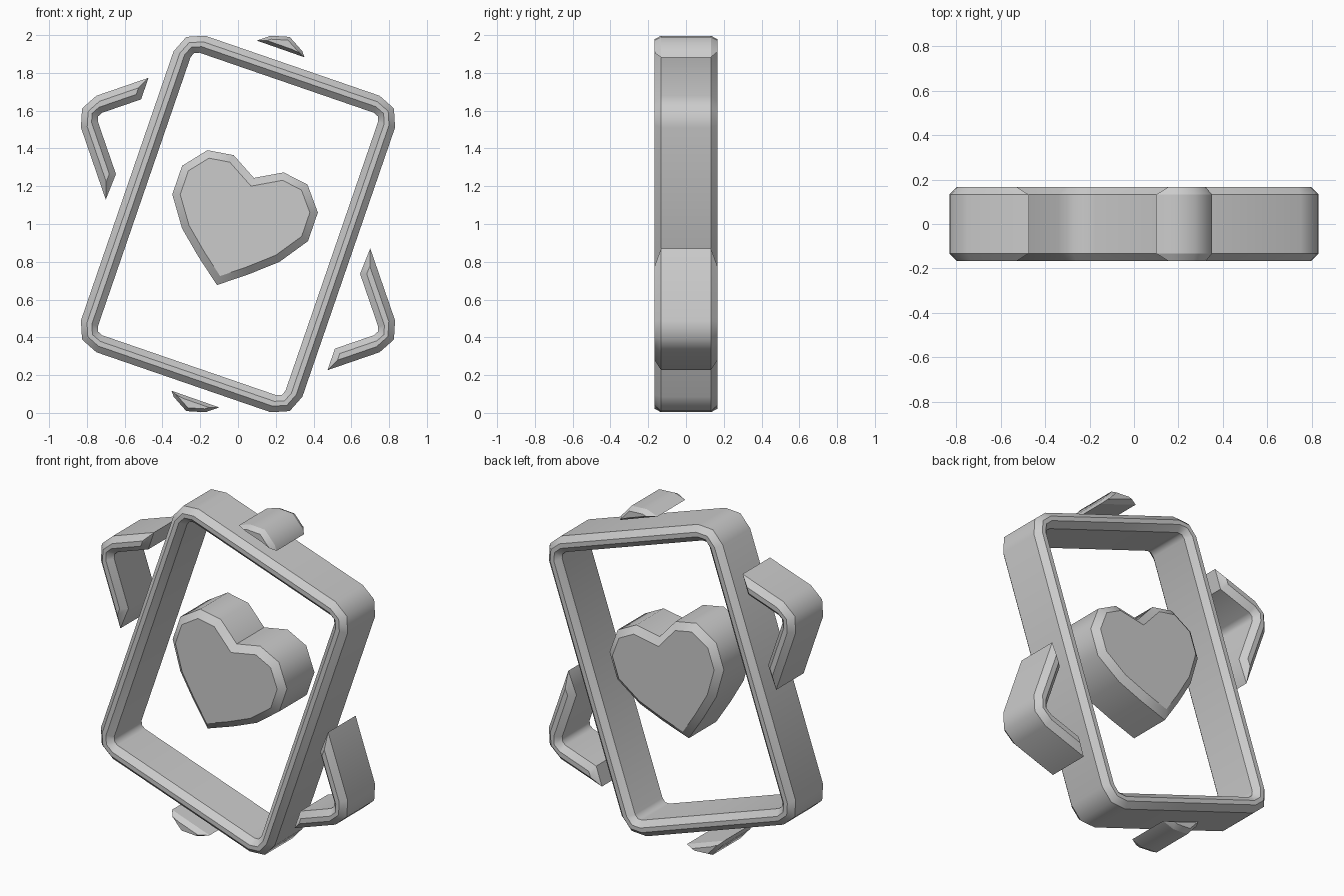
import bpy, bmesh, math
from mathutils import Vector

old = bpy.data.objects.get("Cube")
if old:
    bpy.data.objects.remove(old, do_unlink=True)

TILT = math.radians(19)
DEPTH, BEVEL = 0.166, 0.034

grey = bpy.data.materials.new("light_grey")
grey.use_nodes = True
grey.diffuse_color = (0.6, 0.6, 0.6, 1)
grey.node_tree.nodes["Principled BSDF"].inputs["Base Color"].default_value = (0.6, 0.6, 0.6, 1)


def place(p, y, mirror, turn):
    """Tilt a card-plane point into the world, optionally mirrored or turned half round."""
    x = p[0] * math.cos(TILT) + p[1] * math.sin(TILT)
    z = p[1] * math.cos(TILT) - p[0] * math.sin(TILT)
    if mirror:
        x = -x
    if turn:
        x, z = -x, -z
    return Vector((x, y, 1 + z))


def loft(name, rings, closed, mirror=False, turn=False):
    """Join rings of (outline, depth); close into a loop or cap both ends."""
    bm = bmesh.new()
    loops = [[bm.verts.new(place(p, y, mirror, turn)) for p in pts] for pts, y in rings]
    n = len(loops[0])
    pairs = list(zip(loops, loops[1:]))
    if closed:
        pairs.append((loops[-1], loops[0]))
    else:
        bm.faces.new(loops[0])
        bm.faces.new(loops[-1])
    for a, b in pairs:
        for i in range(n):
            j = (i + 1) % n
            bm.faces.new((a[i], a[j], b[j], b[i]))
    bmesh.ops.recalc_face_normals(bm, faces=bm.faces)
    # Rims stay crisp, while the gentle turns around the outline are smooth
    for f in bm.faces:
        f.smooth = True
    for e in bm.edges:
        e.smooth = e.calc_face_angle(0) < math.radians(50)
    for ring in loops:
        for i in range(n):
            bm.edges.get((ring[i], ring[(i + 1) % n])).smooth = False
    mesh = bpy.data.meshes.new(name)
    bm.to_mesh(mesh)
    bm.free()
    mesh.materials.append(grey)
    bpy.context.collection.objects.link(bpy.data.objects.new(name, mesh))


def inset(pts, d):
    """Mitred inward offset of a clockwise outline."""
    out = []
    for i, p in enumerate(pts):
        p = Vector(p)
        a = (p - Vector(pts[i - 1])).normalized()
        b = (Vector(pts[(i + 1) % len(pts)]) - p).normalized()
        na, nb = Vector((a.y, -a.x)), Vector((b.y, -b.x))
        out.append(p + (na + nb) * d / (1 + na.dot(nb)))
    return out


def slab(name, pts, d, **kw):
    """Solid outline with a bevelled rim front and back."""
    inner, side = inset(pts, d), DEPTH - BEVEL
    loft(name, [(inner, -DEPTH), (pts, -side), (pts, side), (inner, DEPTH)], False, **kw)


def rounded_rect(d):
    """Card outline shrunk by d, three points per corner."""
    cx, cy, r = 0.488, 0.754, 0.132 - d
    pts = []
    for k, (sx, sy) in enumerate([(1, 1), (1, -1), (-1, -1), (-1, 1)]):
        for step in range(3):
            a = math.pi / 2 - (2 * k + step) * math.pi / 4
            pts.append((sx * cx + r * math.cos(a), sy * cy + r * math.sin(a)))
    return pts


# Front card: a bevelled frame
WALL, side = 0.095, DEPTH - BEVEL
section = [(0, -side), (0, side), (BEVEL, DEPTH), (WALL - BEVEL, DEPTH),
           (WALL, side), (WALL, -side), (WALL - BEVEL, -DEPTH), (BEVEL, -DEPTH)]
loft("front_card_frame", [(rounded_rect(d), y) for d, y in section], True)

# Heart in the middle, from one half outline
half = [(0.14, 0.337), (0.28, 0.317), (0.38, 0.195), (0.38, 0.035),
        (0.273, -0.118), (0.143, -0.231)]
heart = [(0, 0.258)] + half + [(0, -0.342)] + [(-x, y) for x, y in reversed(half)]
slab("heart", heart, 0.04)

# Back card: the parts that show past the front card
outer = rounded_rect(0)
inner = rounded_rect(WALL)
corner = [(0.196, 0.886)] + outer[:3] + [(0.62, 0.35), (0.525, 0.46)] + inner[2::-1] + [(0.27, 0.791)]
sliver = [(-0.62, 0.72)] + outer[9:] + [(-0.41, 0.886)]
for turn, where in ((False, "upper"), (True, "lower")):
    slab("back_card_corner_" + where, corner, 0.033, mirror=True, turn=turn)
    slab("back_card_sliver_" + where, sliver, 0.018, mirror=True, turn=turn)
